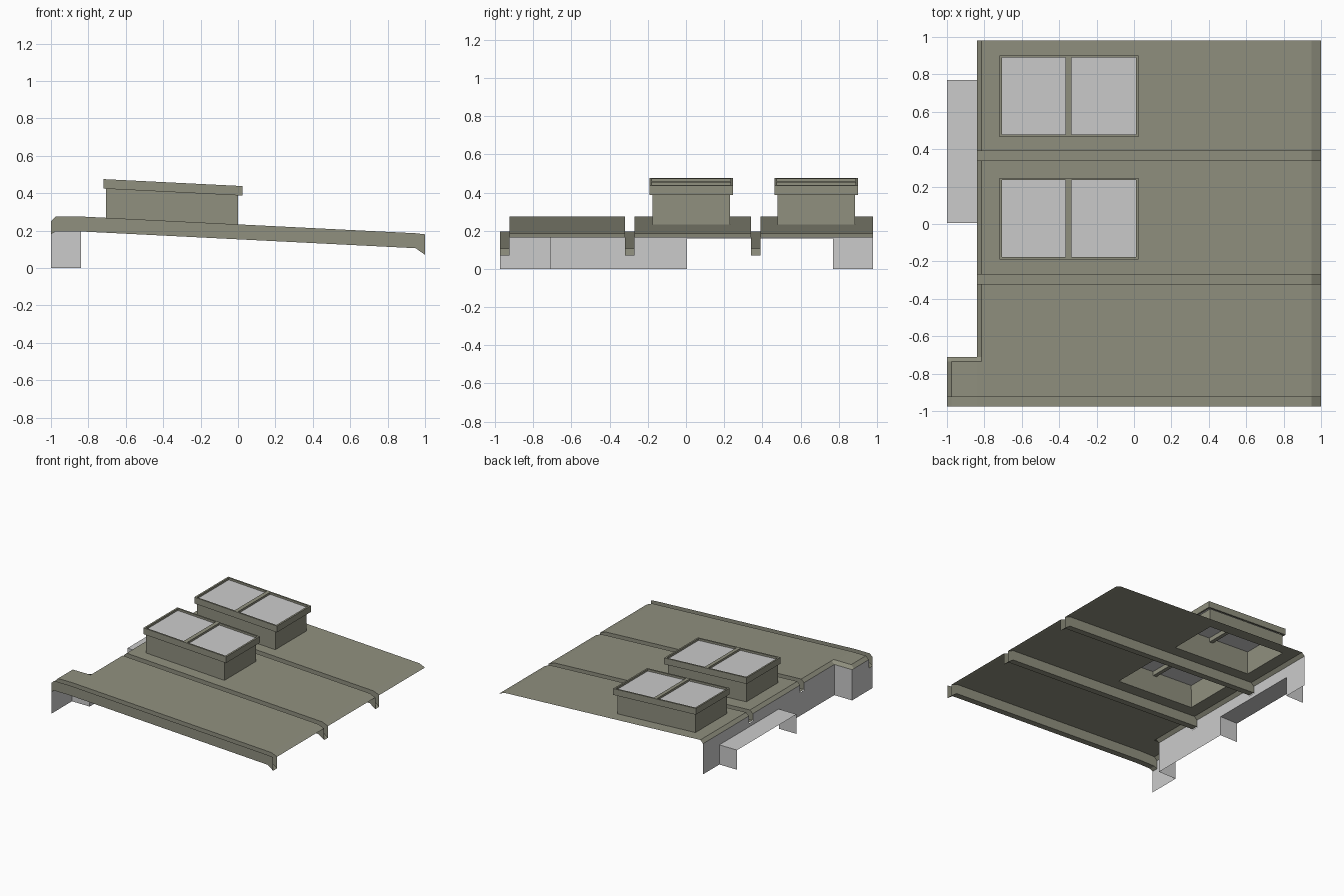
import bpy

if "Cube" in bpy.data.objects:
    bpy.data.objects.remove(bpy.data.objects["Cube"])


def material(name, rgb):
    m = bpy.data.materials.new(name)
    m.diffuse_color = (*rgb, 1.0)
    m.use_nodes = True
    m.node_tree.nodes["Principled BSDF"].inputs["Base Color"].default_value = m.diffuse_color
    return m


METAL = material("olive grey metal", (0.279, 0.279, 0.212))
GREY = material("light grey", (0.6, 0.6, 0.6))


def mesh_object(name, verts, faces, mat):
    me = bpy.data.meshes.new(name)
    me.from_pydata(verts, [], faces)
    me.validate()
    me.materials.append(mat)
    ob = bpy.data.objects.new(name, me)
    bpy.context.collection.objects.link(ob)
    return ob


def quads(name, quad_list, mat):
    verts = [p for q in quad_list for p in q]
    faces = [tuple(range(4 * i, 4 * i + 4)) for i in range(len(quad_list))]
    return mesh_object(name, verts, faces, mat)


def slope(x):
    return 0.233 - 0.05 * x


# Shared layout
BACK, STEP_X, STEP_Y = -0.84, -1.0, -0.71
GUTTERS = [(-0.975, -0.925), (-0.32, -0.27), (0.34, 0.39)]
CURB_X = (-0.705, 0.0)
CURBS_Y = [(-0.175, 0.23), (0.48, 0.885)]


# Roof sheet: one folded sheet with gutters, a stepped back edge and two holes
def roof_z(x, y, floor):
    base = min(0.275, slope(x))
    if floor:
        return 0.07 if x == 1 else 0.18 if x == STEP_X else base - 0.08
    if x == 1:
        return 0.18 if y == GUTTERS[0][0] else 0.165
    if x == STEP_X or (x == BACK and y >= STEP_Y) or (y == STEP_Y and x <= BACK):
        return 0.25
    return base


section = [(-0.735, 0), (STEP_Y, 0), (0.98, 0)]
section += [(y, 0) for pair in CURBS_Y for y in pair]
section.sort()
for a, b in GUTTERS:
    at = next(i for i, s in enumerate(section) if s[0] > b)
    section[at:at] = [(a, 0), (a, 1), (b, 1), (b, 0)]

stations = [STEP_X, -0.975, BACK, -0.815, *CURB_X, 0.95, 1.0]
n = len(section)
verts = [(x, y, roof_z(x, y, f)) for x in stations for y, f in section]
faces = []
for i in range(len(stations) - 1):
    for j in range(n - 1):
        y0, y1 = section[j][0], section[j + 1][0]
        outside = stations[i] < BACK and y1 > STEP_Y
        hole = stations[i] == CURB_X[0] and (y0, y1) in CURBS_Y
        if not outside and not hole:
            k = i * n + j
            faces.append((k, k + n, k + n + 1, k + 1))
used = sorted({v for f in faces for v in f})
remap = {v: i for i, v in enumerate(used)}
mesh_object("roof_sheet", [verts[v] for v in used],
            [tuple(remap[v] for v in f) for f in faces], METAL)


# Back wall and porch: thin upright panels along a plan path
def panel(a, b, z0, z1):
    return [(*b, z0), (*a, z0), (*a, z1), (*b, z1)]


D0, D1 = 0.005, 0.77      # doorway sides
HEAD = 0.16               # doorway head
wall = [panel((STEP_X, -0.975), (STEP_X, -0.925), 0, 0.18),
        panel((STEP_X, -0.925), (STEP_X, STEP_Y), 0, 0.25),
        panel((STEP_X, STEP_Y), (BACK, STEP_Y), 0, 0.25)]
ys = [STEP_Y, -0.32, -0.27, D0, 0.34, 0.39, D1, 0.98]
for y0, y1 in zip(ys, ys[1:]):
    bottom = HEAD if D0 <= y0 < D1 else 0
    top = 0.19 if (y0, y1) in GUTTERS else 0.25
    wall.append(panel((BACK, y0), (BACK, y1), bottom, top))
quads("back_wall", wall, GREY)

quads("porch", [panel((BACK, D0), (STEP_X, D0), 0, HEAD),
                panel((STEP_X, D1), (BACK, D1), 0, HEAD),
                [(STEP_X, D0, HEAD), (BACK, D0, HEAD),
                 (BACK, D1, HEAD), (STEP_X, D1, HEAD)]], GREY)


# Skylights: everything is sheared to follow the roof slope
def sloped_box(x0, x1, y0, y1, h0, h1):
    p = [(x, y, slope(x) + h) for h in (h0, h1)
         for x, y in ((x0, y0), (x1, y0), (x1, y1), (x0, y1))]
    idx = [(3, 2, 1, 0), (4, 5, 6, 7), (0, 1, 5, 4),
           (1, 2, 6, 5), (2, 3, 7, 6), (3, 0, 4, 7)]
    return [[p[i] for i in f] for f in idx]


LOW, HIGH, GLASS = 0.155, 0.206, 0.19
for num, (y0, y1) in enumerate(CURBS_Y, 1):
    # open curb
    curb = sloped_box(*CURB_X, y0, y1, 0, LOW)[2:]
    quads(f"skylight_curb_{num}", curb, METAL)
    # frame rails and centre bar
    a, b, t = y0 - 0.015, y1 + 0.017, 0.013
    frame = []
    for r0, r1 in ((a, a + t), (b - t, b)):
        frame += sloped_box(-0.72, 0.025, r0, r1, LOW, HIGH)
    for r0, r1 in ((-0.72, -0.706), (-0.365, -0.333), (0.011, 0.025)):
        frame += sloped_box(r0, r1, a + t, b - t, LOW, HIGH)
    quads(f"skylight_frame_{num}", frame, METAL)
    # panes
    panes = [sloped_box(p0, p1, a + t, b - t, GLASS - 0.004, GLASS)[1]
             for p0, p1 in ((-0.706, -0.365), (-0.333, 0.011))]
    quads(f"skylight_panes_{num}", panes, GREY)
